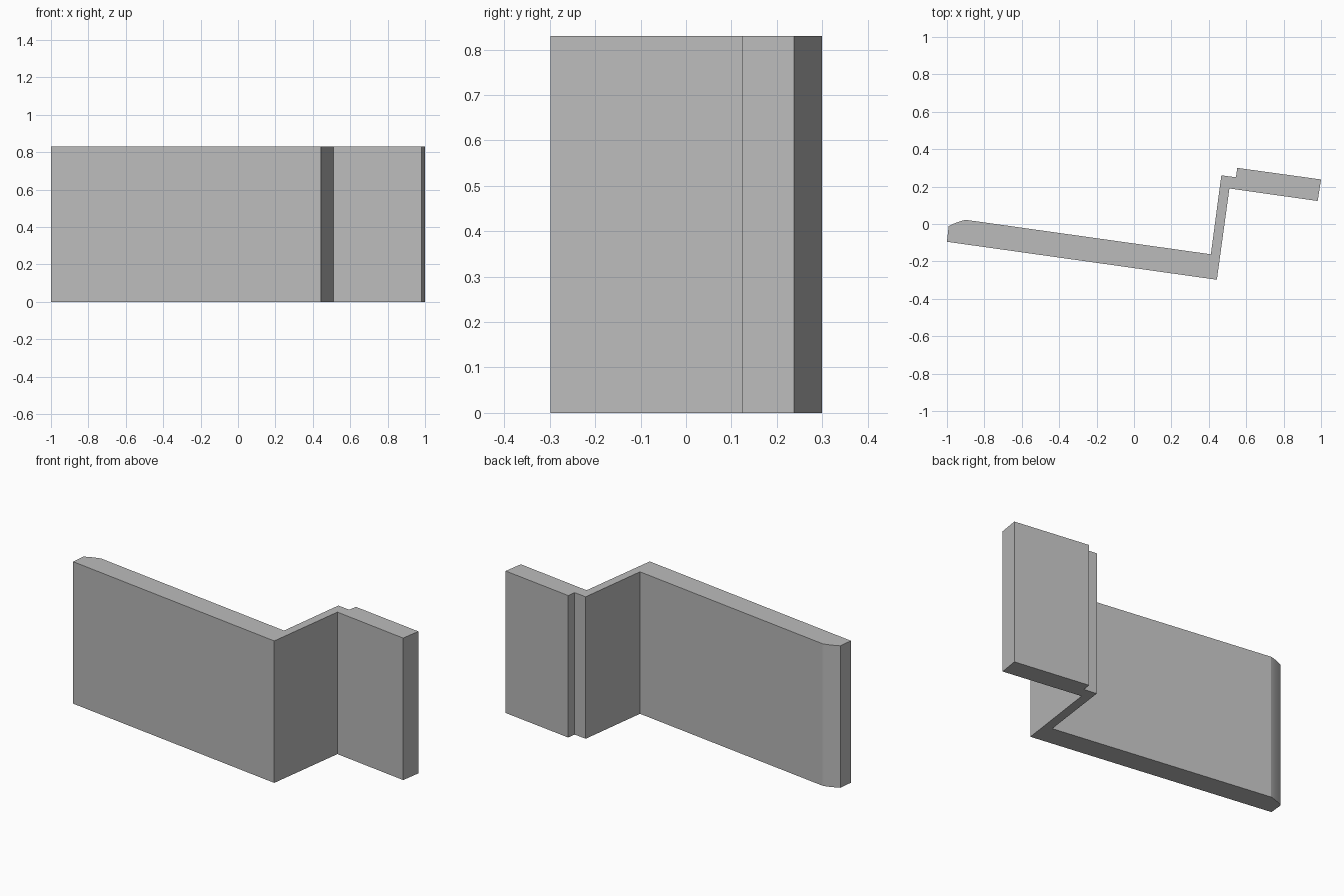
import bpy
import bmesh
import math
from mathutils import Matrix, Vector

HEIGHT = 0.83

cube = bpy.data.objects.get("Cube")
if cube:
    bpy.data.objects.remove(cube, do_unlink=True)

grey = bpy.data.materials.new("plain grey")
grey.use_nodes = True
colour = (0.5, 0.5, 0.5, 1)
grey.diffuse_color = colour
grey.node_tree.nodes["Principled BSDF"].inputs["Base Color"].default_value = colour


def add_object(name, bm):
    bmesh.ops.recalc_face_normals(bm, faces=bm.faces)
    mesh = bpy.data.meshes.new(name)
    bm.to_mesh(mesh)
    bm.free()
    mesh.materials.append(grey)
    obj = bpy.data.objects.new(name, mesh)
    bpy.context.collection.objects.link(obj)
    return obj


def bezier(a, b, c, steps):
    a, b, c = Vector(a), Vector(b), Vector(c)
    return [a.lerp(b, i / steps).lerp(b.lerp(c, i / steps), i / steps)
            for i in range(steps + 1)]


# Stepped bracket outline: long plate, thin web, notched tab
outline = [(-1, -0.095), (0.443, -0.298), (0.51, 0.19), (0.982, 0.123),
           (1, 0.238), (0.552, 0.3), (0.545, 0.25), (0.467, 0.26),
           (0.411, -0.162)]
# Gently rounded lead-in at the free end of the plate
outline += bezier((-0.898, 0.022), (-0.935, 0.016), (-0.991, -0.011), 8)

bm = bmesh.new()
base = bm.faces.new([bm.verts.new((p[0], p[1], 0)) for p in outline])
sides = bmesh.ops.extrude_face_region(bm, geom=[base], use_keep_orig=True)
top = [v for v in sides["geom"] if isinstance(v, bmesh.types.BMVert)]
bmesh.ops.translate(bm, verts=top, vec=(0, 0, HEIGHT))
bracket = add_object("bracket", bm)

# Round hole bored square to the tab
axis = Vector((0.14, 1, 0)).normalized()
bm = bmesh.new()
bmesh.ops.create_cone(bm, cap_ends=True, segments=48, radius1=0.093,
                      radius2=0.093, depth=0.4)
turn = axis.to_track_quat("Z", "Y").to_matrix().to_4x4()
bm.transform(Matrix.Translation((0.76, 0.212, 0.417)) @ turn)
cutter = add_object("hole_cutter", bm)
cutter.hide_render = True
cutter.hide_set(True)
hole = bracket.modifiers.new("screw_hole", "BOOLEAN")
hole.operation = "DIFFERENCE"
hole.solver = "EXACT"
hole.object = cutter

# Apply the hole, then smooth only its wall and the rounded lead-in
bpy.context.view_layer.objects.active = bracket
bracket.select_set(True)
bpy.ops.object.modifier_apply(modifier=hole.name)
bpy.data.objects.remove(cutter, do_unlink=True)
bpy.ops.object.shade_smooth_by_angle(angle=math.radians(15))
